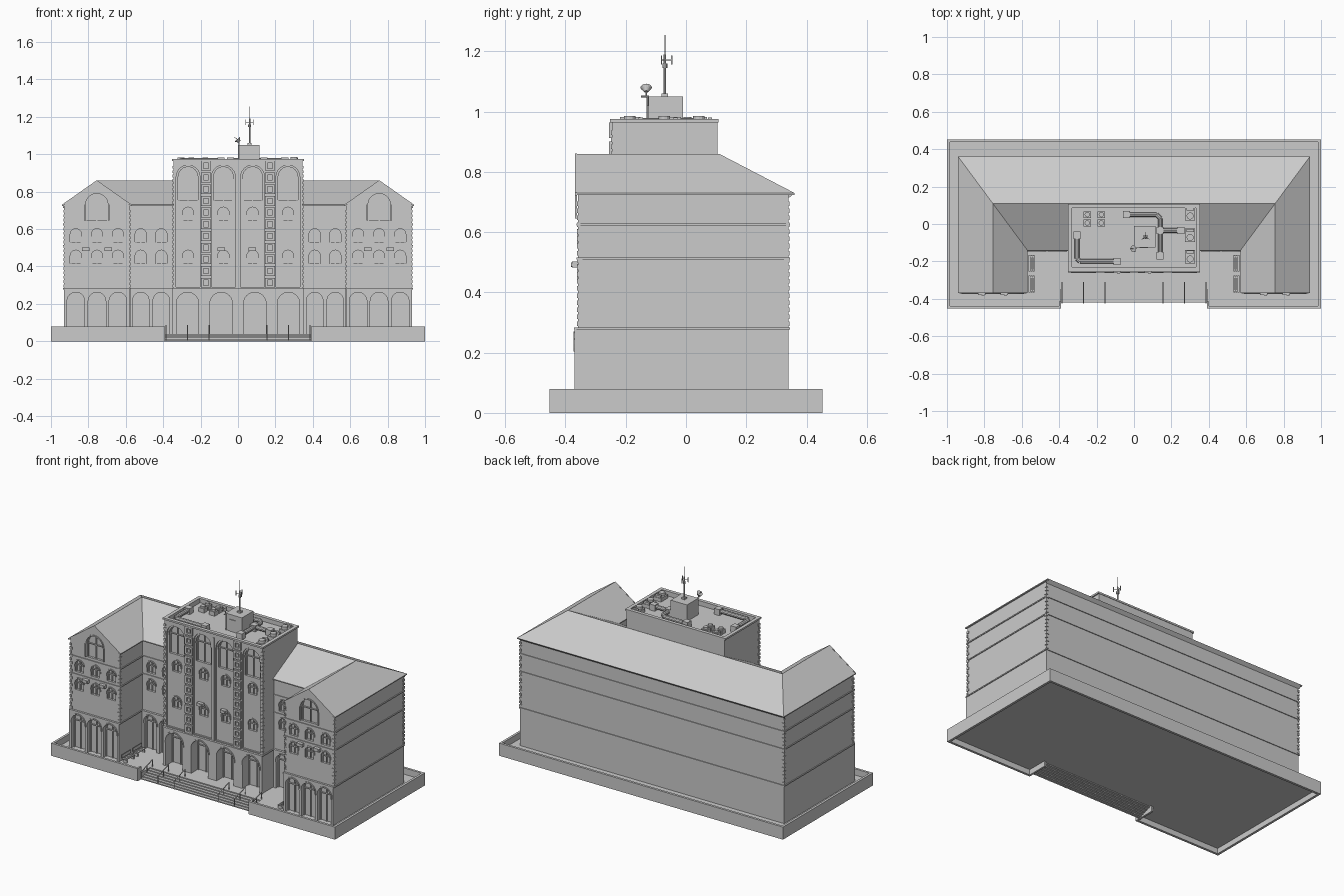
import bpy, bmesh
from math import pi, cos, sin
from mathutils import Vector

cube = bpy.data.objects.get("Cube")
if cube:
    bpy.data.objects.remove(cube, do_unlink=True)

stone = bpy.data.materials.new("grey stone")
stone.use_nodes = True
GREY = (0.6, 0.6, 0.6, 1)
stone.diffuse_color = GREY
stone.node_tree.nodes["Principled BSDF"].inputs["Base Color"].default_value = GREY
WING, LINK, TOWER, PROUD = -.358, -.13, -.245, .012   # front planes, arcade projection


def make(name, bm):
    bmesh.ops.recalc_face_normals(bm, faces=bm.faces)
    mesh = bpy.data.meshes.new(name)
    bm.to_mesh(mesh)
    bm.free()
    mesh.materials.append(stone)
    ob = bpy.data.objects.new(name, mesh)
    bpy.context.collection.objects.link(ob)
    return ob


def box(bm, x0, x1, y0, y1, z0, z1):
    for v in bmesh.ops.create_cube(bm, size=1)["verts"]:
        v.co = ((x0 + x1) / 2 + v.co.x * abs(x1 - x0), (y0 + y1) / 2 + v.co.y * abs(y1 - y0),
                (z0 + z1) / 2 + v.co.z * (z1 - z0))


def block(bm, x, y, z, w, d, h):
    box(bm, x - w / 2, x + w / 2, y - d / 2, y + d / 2, z, z + h)


def prism(bm, pts, shift):
    face = bm.faces.new([bm.verts.new(p) for p in pts])
    out = bmesh.ops.extrude_face_region(bm, geom=[face])["geom"]
    bmesh.ops.translate(bm, vec=shift, verts=[v for v in out if isinstance(v, bmesh.types.BMVert)])


def rod(bm, p, q, r, seg=8, r2=None):
    p, q = Vector(p), Vector(q)
    vs = bmesh.ops.create_cone(bm, cap_ends=True, segments=seg, radius1=r,
                               radius2=r if r2 is None else r2, depth=(q - p).length)["verts"]
    turn = (q - p).to_track_quat('Z', 'Y')
    for v in vs:
        v.co = turn @ v.co + (p + q) / 2


def arc(x, spring, r, n=12):
    return [(x + r * cos(pi - pi * i / n), spring + r * sin(pi - pi * i / n)) for i in range(n + 1)]


def arch(bm, x, z0, z1, w, y0, y1):
    pts = [(x - w / 2, z0)] + arc(x, z1 - w / 2, w / 2) + [(x + w / 2, z0)]
    prism(bm, [(a, y0, b) for a, b in pts], (0, y1 - y0, 0))


def hood(bm, x, z0, z1, w, t, y0, y1):
    inner, outer = arc(x, z1 - w / 2, w / 2), arc(x, z1 - w / 2, w / 2 + t)
    inner = [(x - w / 2, z0)] + inner + [(x + w / 2, z0)]
    outer = [(x - w / 2 - t, z0)] + outer + [(x + w / 2 + t, z0)]
    prism(bm, [(a, y0, b) for a, b in inner + outer[::-1]], (0, y1 - y0, 0))


def cut(target, cutter):
    mod = target.modifiers.new("openings", 'BOOLEAN')
    mod.object, mod.solver = cutter, 'EXACT'
    cutter.hide_render = True
    bpy.context.view_layer.update()
    mesh = bpy.data.meshes.new_from_object(target.evaluated_get(bpy.context.evaluated_depsgraph_get()))
    target.modifiers.clear()
    target.data = mesh


def footprint(bm, o, z0, z1):
    side = [(.93 + o, .34 + o), (.93 + o, WING - o), (.58 - o, WING - o), (.58 - o, LINK - o)]
    pts = side + [(-x, y) for x, y in side[::-1]]
    prism(bm, [(x, y, z0) for x, y in pts], (0, 0, z1 - z0))


# Thin terrace floor with entrance notch, open-bottomed perimeter wall and thin stairs
bm = bmesh.new()
side = [(.99, .442), (.99, -.442), (.39, -.442), (.39, -.31)]
prism(bm, [(x, y, .034) for x, y in side + [(-x, y) for x, y in side[::-1]]], (0, 0, .006))
make("terrace", bm)
bm = bmesh.new()
box(bm, -1, 1, .438, .453, 0, .08)
for s in (-1, 1):
    box(bm, s * .985, s, -.453, .438, 0, .08)
    box(bm, s * .39, s * .985, -.453, -.438, 0, .08)
    box(bm, s * .39, s * .402, -.438, -.415, 0, .08)
    box(bm, s * .39, s * .402, -.415, -.31, 0, .04)
make("terrace_parapet", bm)
bm = bmesh.new()
run, rise = .11 / 6, .04 / 6
for i in range(6):
    y, z = -.42 + i * run, i * rise
    box(bm, -.39, .39, y, y + .002, z, z + rise)
    box(bm, -.39, .39, y, y + run, z + rise - .002, z + rise)
make("entrance_steps", bm)
bm = bmesh.new()
for x in (-.385, -.27, -.155, .155, .27, .385):
    rod(bm, (x, -.425, .05), (x, -.31, .085), .003)
    for y, z in ((-.42, 0), (-.365, .02), (-.312, .035)):
        rod(bm, (x, y, z), (x, y, z + .05), .0025)
make("handrails", bm)

# Walls, roof, tower and projecting ground arcade as solids
bm = bmesh.new()
footprint(bm, 0, .04, .73)
walls = make("main_walls", bm)
bm = bmesh.new()
V = {}
for s in (-1, 1):
    for key, co in dict(A=(.94, .36, .73), R=(.755, .11, .86), F=(.755, -.364, .86),
                        O=(.94, -.364, .73), I=(.57, -.364, .73), W=(.57, -.14, .73)).items():
        V[key, s] = bm.verts.new((s * co[0], co[1], co[2]))
    for f in ("AOFR", "RFIW", "OIF"):
        bm.faces.new([V[k, s] for k in f])
for f in ("AR", "RW"):
    bm.faces.new([V[f[0], 1], V[f[1], 1], V[f[1], -1], V[f[0], -1]])
bm.faces.new([V[k, 1] for k in "AOIW"] + [V[k, -1] for k in "WIOA"])
roof = make("main_roof", bm)
bm = bmesh.new()
box(bm, -.345, .345, TOWER, .105, .04, .945)
tower = make("tower_walls", bm)
bm = bmesh.new()
box(bm, -.349, .349, TOWER - PROUD, TOWER, .04, .277)
for s in (-1, 1):
    box(bm, s * .58, s * .93, WING - PROUD, WING, .04, .277)
    box(bm, s * .35, s * .578, LINK - PROUD, LINK, .04, .277)
arcade = make("ground_arcade", bm)

# Openings: (centre, bottom, top, width, wall front, depth)
wing_x, link_x, bay_x = (.642, .754, .867), (.41, .52), (.078, .267)
ground, windows = [], []
for s in (-1, 1):
    ground += [(s * x, .04, .262, .094, WING - PROUD, .03) for x in wing_x]
    ground += [(s * x, .04, .262, .088, LINK - PROUD, .03) for x in link_x]
    ground += [(s * x, .04, .262, .12, TOWER - PROUD, .07) for x in (.09, .27)]
    for z in (.415, .53):
        windows += [(s * x, z, z + .072, .06, WING, .015) for x in wing_x]
        windows += [(s * x, z, z + .072, .06, LINK, .015) for x in link_x]
    windows.append((s * .755, .645, .79, .12, WING - .006, .02))
    for x in bay_x:
        windows += [(s * x, z, z + .072, .06, TOWER + .01, .015) for z in (.415, .645)]
        windows.append((s * x, .755, .932, .105, TOWER + .01, .015))

bm = bmesh.new()
for s in (-1, 1):
    for x in bay_x:
        arch(bm, s * x, .29, .942, .127, TOWER - .05, TOWER + .01)
bays = make("bay_cutter", bm)
bm = bmesh.new()
for x, z0, z1, w, y, d in ground + windows:
    arch(bm, x, z0 - (.03 if z0 == .04 else 0), z1, w, y - .03, y + d)
openings = make("opening_cutter", bm)
cut(tower, bays)
for ob in (tower, walls, roof, arcade):
    cut(ob, openings)
for ob in (bays, openings):
    bpy.data.objects.remove(ob, do_unlink=True)

# Arch trim and glazing bars
trim, bars = bmesh.new(), bmesh.new()
for x, z0, z1, w, y, d in ground + windows:
    drop = z0 if z0 == .645 and w > .1 else z1 - w / 2 - .012
    hood(trim, x, drop, z1, w, .008, y - .004, y + .002)
    back = y + d
    hood(bars, x, z0, z1 - .001, w - .012, .005, back - .008, back)
    box(bars, x - .003, x + .003, back - .007, back, z0, z1 - .003)
    box(bars, x - w / 2, x + w / 2, back - .007, back, z1 - w / 2 - .003, z1 - w / 2 + .003)
make("arch_trim", trim)
make("glazing_bars", bars)

# Floor bands and eaves
bm = bmesh.new()
for z in (.277, .509, .622):
    footprint(bm, .005, z, z + .007)
for s in (-1, 1):
    box(bm, s * .575, s * .932, WING - PROUD - .001, WING, .277, .284)
    box(bm, s * .35, s * .575, LINK - PROUD - .002, LINK, .277, .284)
box(bm, -.352, .352, TOWER - PROUD - .002, LINK, .277, .284)
make("floor_bands", bm)
bm = bmesh.new()
prism(bm, [(-.935, .34, .712), (-.935, .36, .73), (-.935, .34, .73)], (1.87, 0, 0))
for s in (-1, 1):
    box(bm, s * .93, s * .94, -.364, .36, .724, .73)
    box(bm, s * .57, s * .58, -.364, LINK, .724, .73)
    box(bm, s * .345, s * .58, -.142, LINK, .724, .73)
    for e in (.57, .94):
        prism(bm, [(s * e, -.368, .722), (s * .755, -.368, .852), (s * .755, -.368, .861),
                   (s * e, -.368, .731)], (0, .006, 0))
make("eaves", bm)

# Small alternating corner stones above the ground floor
bm = bmesh.new()
for s in (-1, 1):
    for x, y, ox, oy, top in ((.93, WING, 1, -1, .71), (.93, .34, 1, 1, .71),
                              (.58, WING, -1, -1, .71), (.345, TOWER, 1, -1, .93)):
        z, i = .288, 0
        while z < top:
            a, b = ((.014, .008), (.008, .014))[i % 2]
            box(bm, s * (x + ox * .004), s * (x - ox * a), y + oy * .004, y - oy * b, z, z + .015)
            z, i = z + .0235, i + 1
make("corner_stones", bm)

# Tower strips of square frames, and thin centre pilaster
bm = bmesh.new()
for s in (-1, 1):
    for i in range(11):
        z = .287 + i * .0625
        for e in (-.02, .02):
            block(bm, s * .171 + e, TOWER - .004, z, .012, .012, .052)
            block(bm, s * .171, TOWER - .004, z + .02 + e, .028, .012, .012)
        block(bm, s * .171, TOWER - .001, z + .018, .016, .008, .016)
box(bm, -.006, .006, TOWER - .004, TOWER, .284, .94)
make("tower_ornament", bm)

# Tower cornice and roof parapet
bm = bmesh.new()
for o, t, z0, z1 in ((0, .014, .94, .964), (.008, .022, .964, .975)):
    x, y0, y1 = .345 + o, TOWER - o, .105 + min(o, .003)
    box(bm, -x, x, y0, y0 + t, z0, z1)
    box(bm, -x, x, y1 - t, y1, z0, z1)
    for s in (-1, 1):
        box(bm, s * (x - t), s * x, y0 + t, y1 - t, z0, z1)
make("tower_parapet", bm)

# Roof hut, mast and dish
bm = bmesh.new()
box(bm, 0, .115, -.125, -.01, .94, 1.05)
box(bm, .03, .075, -.129, -.12, .945, 1.02)
make("roof_hut", bm)
bm = bmesh.new()
mx, my = .062, -.07
block(bm, mx, my, 1.05, .022, .022, .01)
rod(bm, (mx, my, 1.05), (mx, my, 1.19), .004)
rod(bm, (mx, my, 1.18), (mx, my, 1.255), .0015)
rod(bm, (mx, my, 1.145), (mx, my, 1.16), .008)
for a in range(3):
    dx, dy = .023 * cos(a * 2.094 + pi / 2), .023 * sin(a * 2.094 + pi / 2)
    rod(bm, (mx, my, 1.172), (mx + dx, my + dy, 1.172), .0015)
    block(bm, mx + dx, my + dy, 1.157, .004, .004, .03)
make("antenna_mast", bm)
bm = bmesh.new()
rod(bm, (.006, -.128, .945), (.006, -.128, 1.05), .003)
rod(bm, (.006, -.15, 1.05), (.006, -.122, 1.05), .003)
rod(bm, (.006, -.132, 1.05), (.006, -.132, 1.07), .003)
rod(bm, (.008, -.132, 1.066), (-.004, -.132, 1.08), .006, 16, .019)
rod(bm, (-.004, -.132, 1.08), (-.02, -.132, 1.092), .0015)
make("satellite_dish", bm)

# Rooftop machines and ducts
bm = bmesh.new()
for x in (-.25, -.175):
    for y in (.05, .005):
        block(bm, x, y, .945, .04, .036, .026)
        rod(bm, (x, y, .971), (x, y, .982), .014, 12)
for y in (.055, -.06, -.175):
    block(bm, .3, y, .945, .052, .07, .022)
    rod(bm, (.3, y - .012, .967), (.3, y - .012, .985), .019, 12)
    block(bm, .3, y + .025, .967, .04, .014, .014)
make("rooftop_machines", bm)
bm = bmesh.new()
for path in ([(-.04, .05), (.12, .05), (.14, .03), (.14, -.17)], [(.14, -.035), (.25, -.035)],
             [(-.305, -.06), (-.305, -.185), (-.29, -.2), (-.09, -.2)]):
    for (ax, ay), (bx, by) in zip(path, path[1:]):
        rod(bm, (ax, ay, .966), (bx, by, .966), .013, 10)
    for x, y in (path[0], path[-1]):
        block(bm, x, y, .945, .038, .038, .038)
make("roof_ducts", bm)

# Wall cooling units and terrace benches
bm = bmesh.new()
for x, y in ((-.815, WING), (-.695, WING), (.695, WING), (.815, WING), (-.09, -.24), (.075, -.24)):
    block(bm, x, y - .01, .482, .04, .022, .02)
    rod(bm, (x + .008, y - .02, .492), (x + .008, y - .024, .492), .008, 12)
make("cooling_units", bm)
bm = bmesh.new()
for s in (-1, 1):
    for y in (-.21, -.32):
        for i in range(3):
            block(bm, s * (.537 + i * .01), y, .06, .008, .09, .004)
        block(bm, s * .563, y, .068, .004, .09, .02)
        for e in (-.035, .035):
            block(bm, s * .547, y + e, .04, .028, .006, .02)
make("benches", bm)
